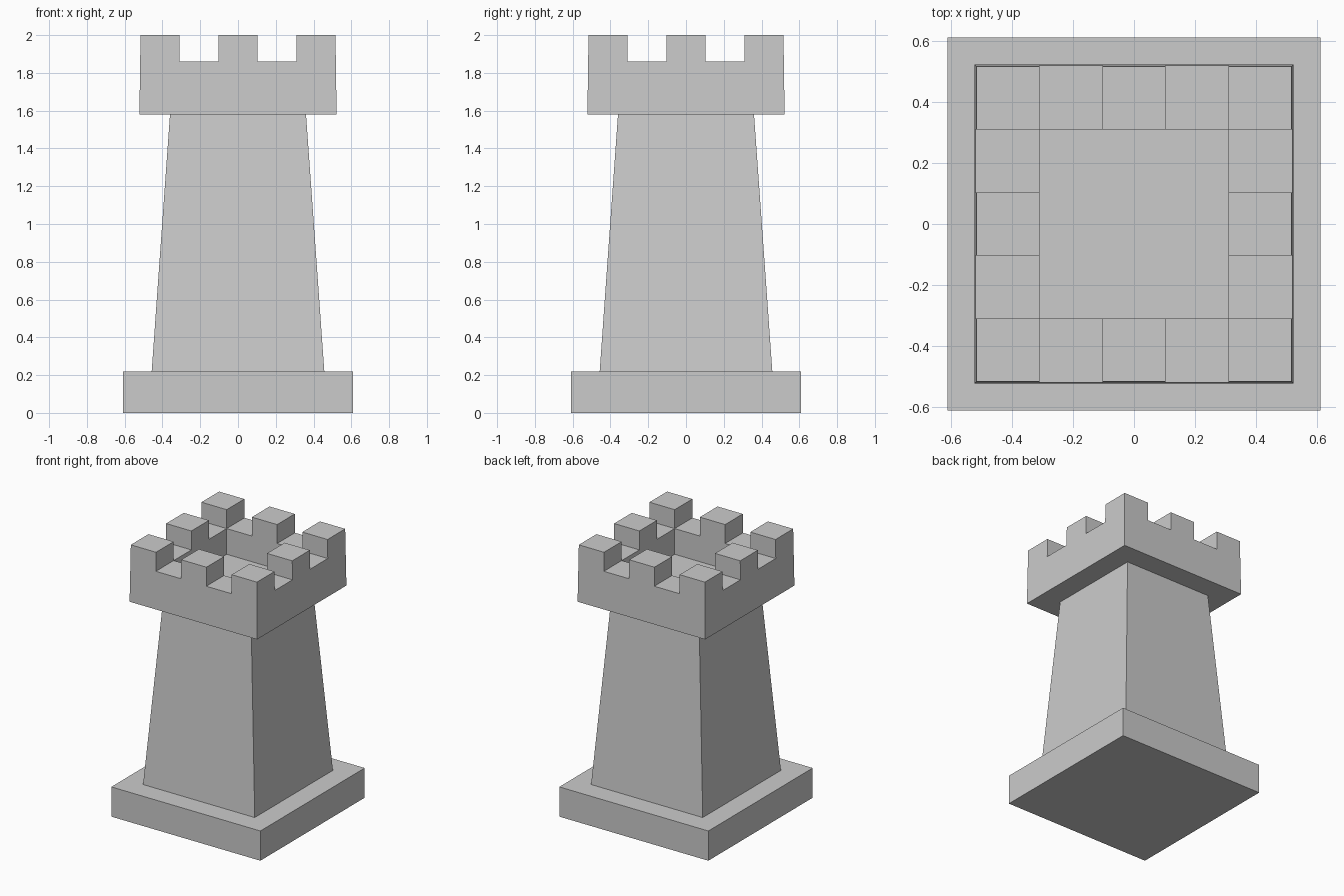
import bpy, bmesh

if "Cube" in bpy.data.objects:
    bpy.data.objects.remove(bpy.data.objects["Cube"])


def block(bm, z0, z1, half_bottom, half_top):
    """Square block whose half width goes from half_bottom to half_top."""
    for v in bmesh.ops.create_cube(bm, size=2)["verts"]:
        top = v.co.z > 0
        half = half_top if top else half_bottom
        v.co = (v.co.x * half, v.co.y * half, z1 if top else z0)


def finish(bm, name):
    bmesh.ops.recalc_face_normals(bm, faces=bm.faces)
    mesh = bpy.data.meshes.new(name)
    bm.to_mesh(mesh)
    bm.free()
    obj = bpy.data.objects.new(name, mesh)
    bpy.context.collection.objects.link(obj)


def raise_faces(bm, z_from, z_to, pick):
    """Extrude the upward faces at z_from whose centre passes pick(x, y)."""
    bm.normal_update()
    faces = []
    for f in bm.faces:
        c = f.calc_center_median()
        if abs(c.z - z_from) < 1e-4 and abs(f.normal.z) > 0.9 and pick(c.x, c.y):
            faces.append(f)
    new = bmesh.ops.extrude_face_region(bm, geom=faces)["geom"]
    for v in new:
        if isinstance(v, bmesh.types.BMVert):
            v.co.z = z_to


# Plinth and tapering shaft
for name, dims in {"plinth": (0, 0.22, 0.61, 0.61),
                   "shaft": (0.22, 1.58, 0.457, 0.36)}.items():
    bm = bmesh.new()
    block(bm, *dims)
    finish(bm, name)

# Battlement: a slab cut into 5 x 5 cells, rim raised, then merlons raised
BOTTOM, FLOOR, WALL, TOP = 1.58, 1.67, 1.86, 2.0
HALF, HALF_BOTTOM = 0.516, 0.522
CELL = HALF * 2 / 5
bm = bmesh.new()
block(bm, BOTTOM, FLOOR, HALF, HALF)
for axis in ((1, 0, 0), (0, 1, 0)):
    for k in (-1.5, -0.5, 0.5, 1.5):
        bmesh.ops.bisect_plane(bm, geom=bm.verts[:] + bm.edges[:] + bm.faces[:],
                               plane_co=[a * k * CELL for a in axis], plane_no=axis)
raise_faces(bm, FLOOR, WALL,
            lambda x, y: max(abs(x), abs(y)) > 1.5 * CELL)
raise_faces(bm, WALL, TOP,
            lambda x, y: round(x / CELL) % 2 == 0 and round(y / CELL) % 2 == 0)

# Slight outward flare of the outer walls towards the bottom
for v in bm.verts:
    flare = 1 + (HALF_BOTTOM / HALF - 1) * (TOP - v.co.z) / (TOP - BOTTOM)
    for i in (0, 1):
        if abs(v.co[i]) > HALF - 0.01:
            v.co[i] *= flare
finish(bm, "battlement")
